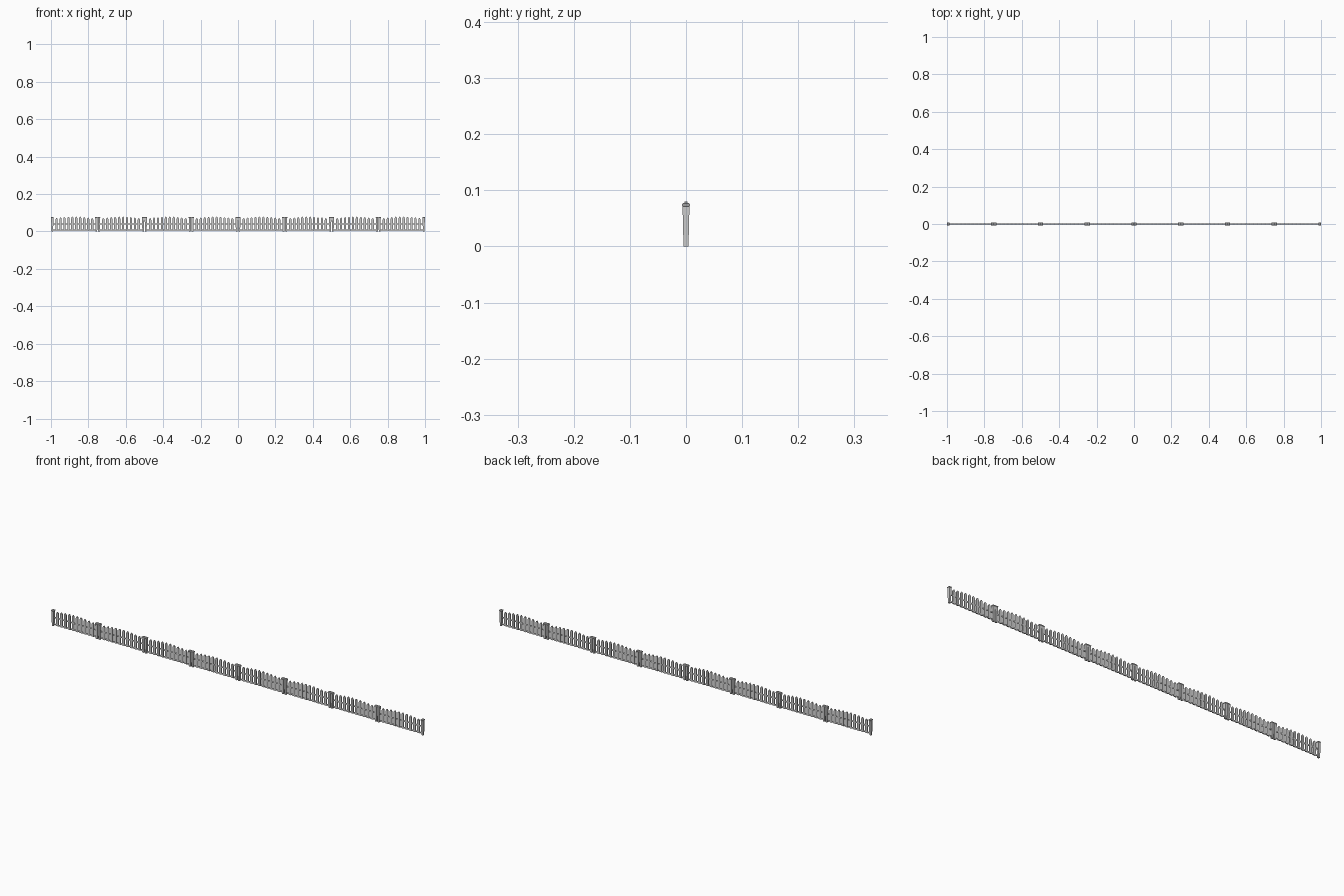
import bpy, math

if "Cube" in bpy.data.objects:
    bpy.data.objects.remove(bpy.data.objects["Cube"])

PANELS, W = 8, 0.25      # panel count and width
CAP = 0.0142             # post cap width
PICKETS = 10


def mesh_object(name, verts, faces):
    me = bpy.data.meshes.new(name)
    me.from_pydata(verts, [], faces)
    ob = bpy.data.objects.new(name, me)
    bpy.context.collection.objects.link(ob)
    return ob


def square_loft(name, cx, sections):
    """Stack of square sections (half width, z) with capped ends."""
    verts, faces = [], []
    for h, z in sections:
        verts += [(cx - h, -h, z), (cx + h, -h, z), (cx + h, h, z), (cx - h, h, z)]
    for s in range(len(sections) - 1):
        for i in range(4):
            j = (i + 1) % 4
            faces.append((4*s + i, 4*s + j, 4*s + 4 + j, 4*s + 4 + i))
    n = len(verts)
    faces += [(3, 2, 1, 0), (n - 4, n - 3, n - 2, n - 1)]
    return mesh_object(name, verts, faces)


def slab(name, profile, depth):
    """Extrude an xz outline through y."""
    n = len(profile)
    verts = [(x, y, z) for y in (-depth / 2, depth / 2) for x, z in profile]
    faces = [tuple(range(n)), tuple(range(2*n - 1, n - 1, -1))]
    faces += [((i + 1) % n, i, n + i, n + (i + 1) % n) for i in range(n)]
    return mesh_object(name, verts, faces)


for p in range(PANELS):
    cx = -1 + W * (p + 0.5)
    off = W / 2 - CAP / 2

    # Tapered end posts with caps
    for side in (-1, 1):
        square_loft("post", cx + side * off, [(0.0044, 0), (0.0062, 0.0725)])
        square_loft("post_cap", cx + side * off,
                    [(0.0062, 0.0715), (CAP / 2, 0.0725),
                     (CAP / 2, 0.0755), (0.0045, 0.0775)])

    # Horizontal rails
    for z in (0.0085, 0.041):
        slab("rail", [(cx - off, z - 0.003), (cx + off, z - 0.003),
                      (cx + off, z + 0.003), (cx - off, z + 0.003)], 0.003)

    # Pointed pickets with a gently arched top line
    step = (W - 2 * CAP) / (PICKETS + 0.5)
    for i in range(PICKETS):
        t = i - (PICKETS - 1) / 2
        x = cx + t * step
        top = 0.0725 + 0.0075 * math.cos(t / (PICKETS - 1) * math.pi)
        h = 0.0062
        slab("picket", [(x - h, 0.004), (x + h, 0.004), (x + h, top - 0.010),
                        (x + h * 0.65, top - 0.004), (x, top),
                        (x - h * 0.65, top - 0.004), (x - h, top - 0.010)], 0.005)
